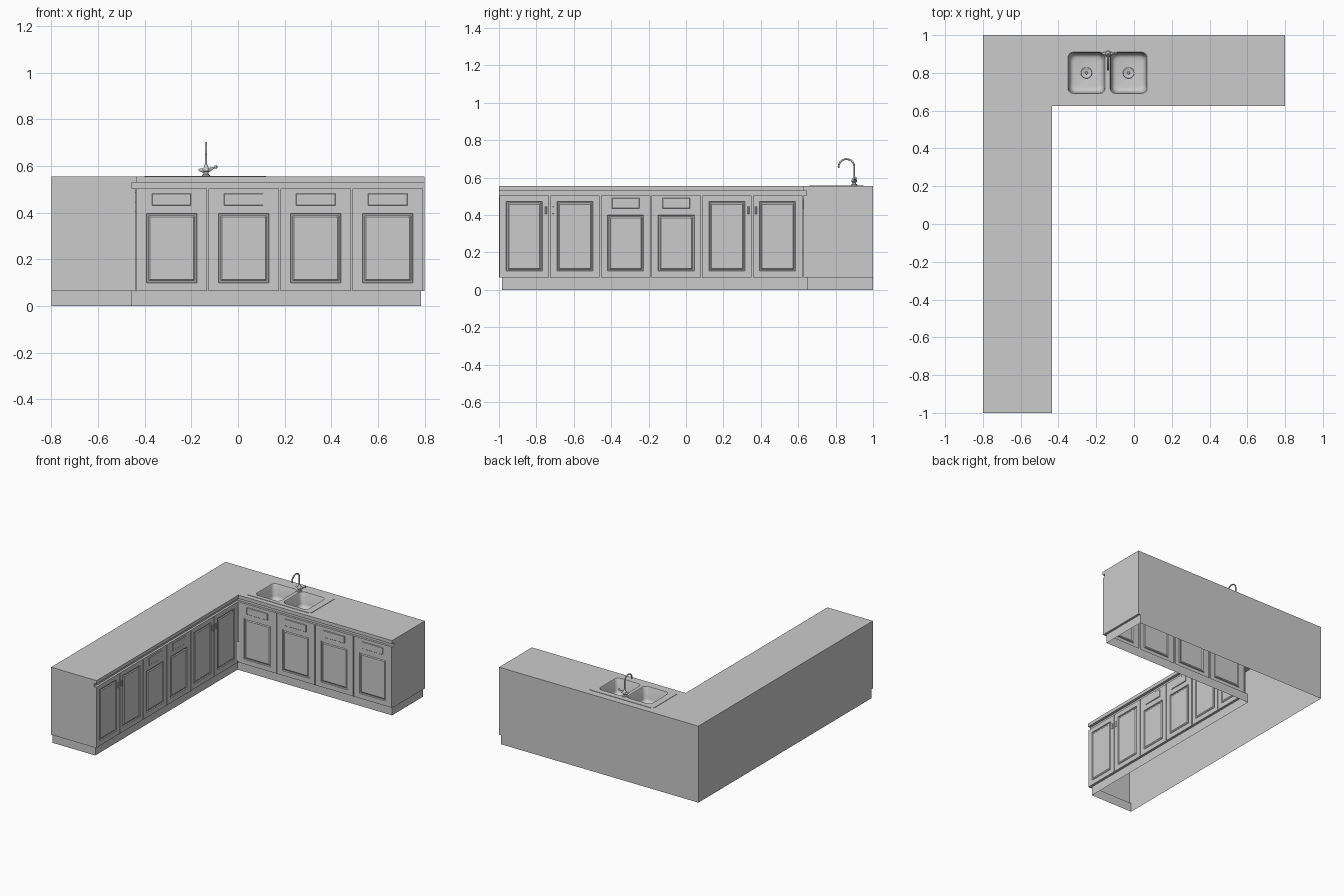
import bpy, bmesh, math
from mathutils import Vector

if "Cube" in bpy.data.objects:
    bpy.data.objects.remove(bpy.data.objects["Cube"])

TOP, RIM = 0.555, 0.558


def finish(bm, name, smooth=False):
    me = bpy.data.meshes.new(name)
    bm.to_mesh(me)
    bm.free()
    ob = bpy.data.objects.new(name, me)
    bpy.context.collection.objects.link(ob)
    if smooth:
        smooth_object(ob)
    return ob


def smooth_object(ob):
    bpy.ops.object.select_all(action='DESELECT')
    ob.select_set(True)
    bpy.context.view_layer.objects.active = ob
    bpy.ops.object.shade_smooth_by_angle(angle=math.radians(40))


def loft(bm, loops, cap=False, skip=()):
    """Bridge point loops; skip holds (level, edge) pairs left open. Returns vertex rings."""
    rings = [[bm.verts.new(p) for p in loop] for loop in loops]
    n = len(rings[0])
    for k, (a, b) in enumerate(zip(rings, rings[1:])):
        for i in range(n):
            if (k, i) not in skip:
                j = (i + 1) % n
                bm.faces.new((a[i], a[j], b[j], b[i]))
    if cap:
        bm.faces.new(rings[-1])
    return rings


def ring_edges(bm, ring):
    out = []
    for a, b in zip(ring, ring[1:] + ring[:1]):
        out.append(bm.edges.get((a, b)) or bm.edges.new((a, b)))
    return out


def fill_up(bm, rings):
    """Fill an outline with holes, facing up."""
    edges = [e for r in rings for e in ring_edges(bm, r)]
    res = bmesh.ops.triangle_fill(bm, use_beauty=True, edges=edges, normal=(0, 0, 1))
    for f in [g for g in res['geom'] if isinstance(g, bmesh.types.BMFace)]:
        f.normal_update()
        if f.normal.z < 0:
            f.normal_flip()


def rounded(x0, x1, y0, y1, z, r, seg=6):
    pts = []
    for cx, cy, a0 in ((x1 - r, y0 + r, -90), (x1 - r, y1 - r, 0),
                       (x0 + r, y1 - r, 90), (x0 + r, y0 + r, 180)):
        for s in range(seg + 1):
            a = math.radians(a0 + 90 * s / seg)
            pts.append((cx + r * math.cos(a), cy + r * math.sin(a), z))
    return pts


def ell(z, f, e):
    """L outline with front inset f and end inset e."""
    x, y = -0.435 - f, 0.625 + f
    return [(-0.8, -1 + e, z), (x, -1 + e, z), (x, y, z), (0.8 - e, y, z), (0.8 - e, 1, z), (-0.8, 1, z)]


# Hollow cabinet shell: plinth, ends, back, worktop groove and worktop with sink opening
FACE = 0.004
bm = bmesh.new()
rings = loft(bm, [ell(0, 0.022, 0.016), ell(0.065, 0.022, 0.016), ell(0.065, FACE, 0),
                  ell(0.505, FACE, 0), ell(0.505, 0.02, 0), ell(0.53, 0.02, 0),
                  ell(0.53, 0, 0), ell(TOP, 0, 0)], skip={(2, 1), (2, 2)})
hole = [bm.verts.new(p) for p in rounded(-0.37, 0.09, 0.675, 0.925, TOP, 0.02, 2)]
fill_up(bm, [rings[-1], hole])
finish(bm, "cabinet_and_worktop")


# Doors: u runs along the arm, d goes into the cabinet
def left_arm(u, z, d):
    return (-0.435 - FACE - d, u, z)


def back_arm(u, z, d):
    return (u, 0.625 + FACE + d, z)


def rect(place, u0, u1, z0, z1, d, i=0.0):
    return [place(u0 + i, z0 + i, d), place(u1 - i, z0 + i, d),
            place(u1 - i, z1 - i, d), place(u0 + i, z1 - i, d)]


def door(place, name, u0, u1, p):
    bm = bmesh.new()
    box = (u0 + 0.003, u1 - 0.003, 0.065, 0.505)
    loft(bm, [rect(place, *box, 0.012), rect(place, *box, 0), rect(place, *p, 0),
              rect(place, *p, 0.006, 0.003), rect(place, *p, 0.006, 0.009),
              rect(place, *p, 0.001, 0.015)], cap=True)
    # strip closing the gap beside the door
    loft(bm, [rect(place, u1 - 0.005, min(u1 + 0.005, 0.8), 0.065, 0.505, 0.012)], cap=True)
    finish(bm, name)


def handle(place, name, u0, u1, z0, z1):
    bm = bmesh.new()
    loft(bm, [rect(place, u0, u1, z0, z1, 0), rect(place, u0, u1, z0, z1, -0.003),
              rect(place, u0, u1, z0, z1, -0.005, 0.002)], cap=True)
    finish(bm, name)


W = 1.235 / 4
for k in range(4):
    u0 = -0.439 + k * W
    c = u0 + W / 2
    door(back_arm, f"back_door_{k + 1}", u0, u0 + W, (c - 0.108, c + 0.108, 0.10, 0.398))
    handle(back_arm, f"back_drawer_pull_{k + 1}", c - 0.084, c + 0.084, 0.432, 0.482)

W = 1.625 / 6
for k in range(6):
    u0 = -1 + k * W
    c = u0 + W / 2
    short = k in (2, 3)
    door(left_arm, f"left_door_{k + 1}", u0, u0 + W,
         (c - 0.097, c + 0.097, 0.10, 0.40 if short else 0.472))
    if short:
        handle(left_arm, f"left_drawer_pull_{k + 1}", c - 0.073, c + 0.073, 0.435, 0.49)
    else:
        h = c + (0.116 if k % 2 == 0 else -0.116)
        handle(left_arm, f"left_door_handle_{k + 1}", h - 0.005, h + 0.005, 0.405, 0.445)

# Double sink: thin rim plate with two rounded bowls
bm = bmesh.new()
outer = loft(bm, [rounded(-0.40, 0.12, 0.66, 0.95, TOP, 0.02, 4),
                  rounded(-0.40, 0.12, 0.66, 0.95, RIM, 0.02, 4)])[-1]
tops = []
for x0, x1 in ((-0.35, -0.153), (-0.127, 0.07)):
    loops = [rounded(x0 + i, x1 - i, 0.69 + i, 0.91 - i, z, 0.03)
             for z, i in ((RIM, 0), (0.551, 0.004), (0.475, 0.009), (0.462, 0.013),
                          (0.454, 0.021), (0.451, 0.033))]
    tops.append(loft(bm, loops, cap=True)[0])
fill_up(bm, [outer] + tops)
finish(bm, "double_sink", True)


def lathe(name, centre, profile, seg=24, axis=(0, 0, 1)):
    q = Vector((0, 0, 1)).rotation_difference(Vector(axis))
    bm = bmesh.new()
    loft(bm, [[Vector(centre) + q @ Vector((r * math.cos(2 * math.pi * s / seg),
                                            r * math.sin(2 * math.pi * s / seg), z))
               for s in range(seg)] for r, z in profile], cap=True)
    finish(bm, name, True)


# Drains
for n, x in (("left", -0.2515), ("right", -0.0285)):
    lathe(f"{n}_drain", (x, 0.80, 0.451),
          [(0.03, 0), (0.028, 0.003), (0.023, 0.003), (0.019, 0.0005), (0.008, 0.0005), (0.006, 0.003)])

# Faucet: base, gooseneck spout and side lever
FX, FY = -0.137, 0.90
lathe("faucet_base", (FX, FY, RIM),
      [(0.017, 0), (0.017, 0.004), (0.010, 0.009), (0.010, 0.016), (0.015, 0.021),
       (0.015, 0.03), (0.009, 0.038), (0.007, 0.047), (0.004, 0.05)])
lathe("faucet_lever", (FX, FY, 0.578), [(0.008, 0), (0.008, 0.02), (0.005, 0.026),
      (0.004, 0.04), (0.007, 0.044), (0.007, 0.05), (0.003, 0.053)], 16, (0.9, 0.1, 0.4))
lathe("faucet_side_cap", (FX, FY, 0.578), [(0.008, 0), (0.008, 0.02), (0.005, 0.03),
      (0.002, 0.033)], 16, (-0.9, 0.1, 0.2))

path = [(FX, FY, 0.60)]
for s in range(17):
    a = math.pi * s / 16 * 1.05
    path.append((FX, FY - 0.042 + 0.042 * math.cos(a), 0.657 + 0.042 * math.sin(a)))
bm = bmesh.new()
loops = []
for i, p in enumerate(path):
    t = (Vector(path[min(i + 1, len(path) - 1)]) - Vector(path[max(i - 1, 0)])).normalized()
    side = Vector((1, 0, 0))
    up = t.cross(side)
    loops.append([Vector(p) + 0.0048 * (side * math.cos(a) + up * math.sin(a))
                  for a in (2 * math.pi * s / 12 for s in range(12))])
loft(bm, loops, cap=True)
finish(bm, "faucet_spout", True)
